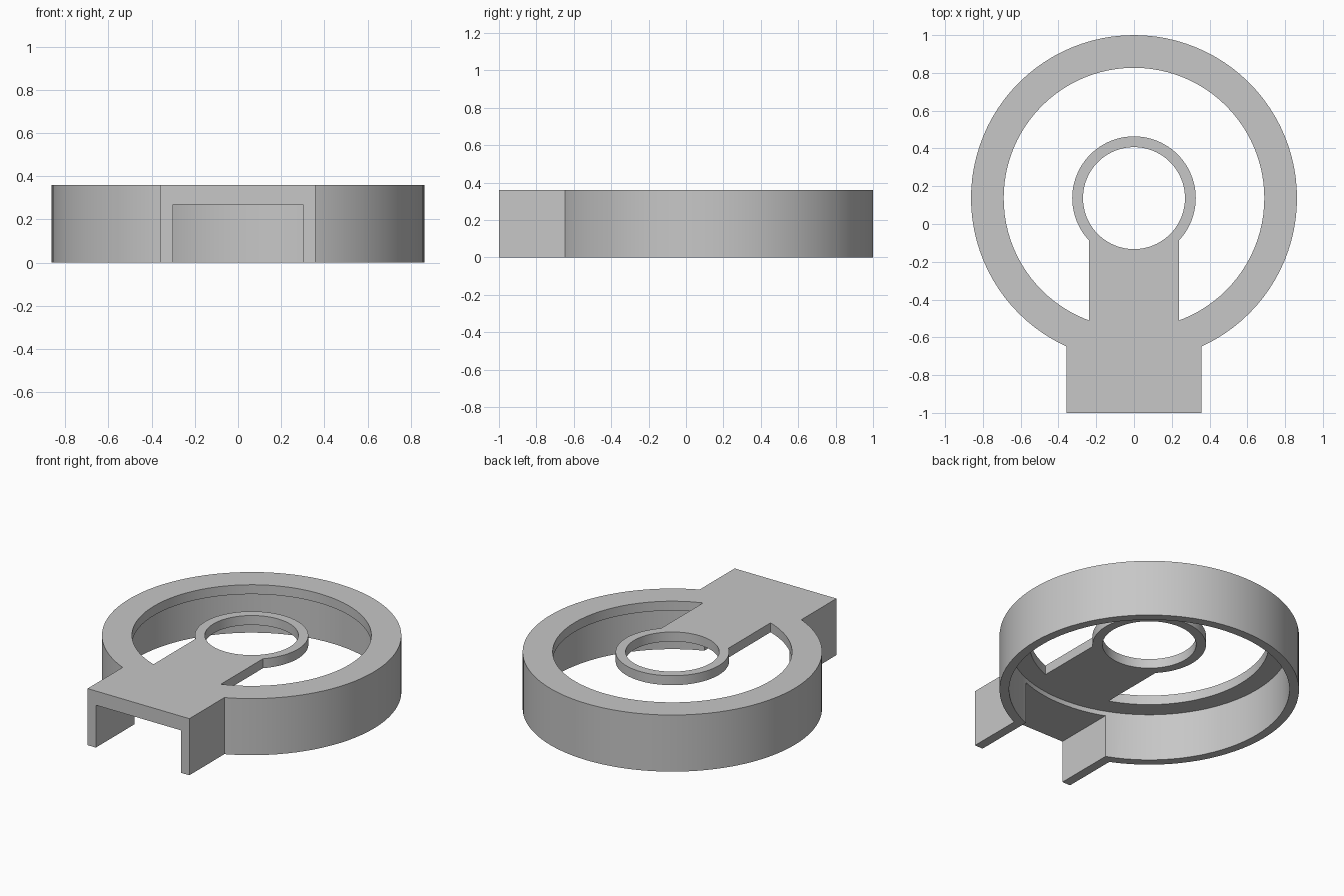
import bpy
import math

old = bpy.data.objects.get("Cube")
if old:
    bpy.data.objects.remove(old, do_unlink=True)

TOP = 0.36           # flush upper face
UNDER = 0.30         # underside of the thin plates
ROOF = 0.27          # underside of the channel roof
CY = 0.137           # centre of both rings
LOW = -0.1           # cutters start below the base

grey = bpy.data.materials.new("light grey")
grey.use_nodes = True
colour = (0.57, 0.57, 0.57, 1)
grey.diffuse_color = colour
grey.node_tree.nodes["Principled BSDF"].inputs["Base Color"].default_value = colour


def disc(name, radius, z0, z1):
    bpy.ops.mesh.primitive_cylinder_add(vertices=96, radius=radius, depth=z1 - z0,
                                        location=(0, CY, (z0 + z1) / 2))
    ob = bpy.context.object
    ob.name = name
    return ob


def block(name, half_width, y0, y1, z0, z1):
    bpy.ops.mesh.primitive_cube_add(size=1, location=(0, (y0 + y1) / 2, (z0 + z1) / 2))
    ob = bpy.context.object
    ob.name = name
    ob.scale = (2 * half_width, y1 - y0, z1 - z0)
    bpy.ops.object.transform_apply(location=False, rotation=False, scale=True)
    return ob


def combine(target, other, operation):
    mod = target.modifiers.new(operation.lower(), "BOOLEAN")
    mod.operation = operation
    mod.solver = "EXACT"
    mod.object = other
    bpy.context.view_layer.objects.active = target
    bpy.ops.object.modifier_apply(modifier=mod.name)
    bpy.data.objects.remove(other, do_unlink=True)


# Outer ring with its square front housing
body = disc("ring_housing", 0.863, 0, TOP)
combine(body, block("front_housing", 0.358, -1, -0.4, 0, TOP), "UNION")

# Hollow underside, open channel and large central opening
combine(body, disc("hollow_cutter", 0.808, LOW, UNDER), "DIFFERENCE")
combine(body, block("channel_cutter", 0.30, -1.1, -0.5, LOW, ROOF), "DIFFERENCE")
combine(body, disc("opening_cutter", 0.69, LOW, 0.5), "DIFFERENCE")

# Small hub ring carried on a flat arm
hub = disc("hub_arm", 0.327, UNDER, TOP)
combine(hub, block("arm", 0.237, -0.56, 0, UNDER, TOP), "UNION")
combine(hub, disc("hub_hole_cutter", 0.27, LOW, 0.5), "DIFFERENCE")
combine(body, hub, "UNION")

# Finish
body.data.materials.clear()
body.data.materials.append(grey)
for poly in body.data.polygons:
    poly.material_index = 0
bpy.ops.object.select_all(action="DESELECT")
body.select_set(True)
bpy.context.view_layer.objects.active = body
bpy.ops.object.shade_smooth_by_angle(angle=math.radians(30))
